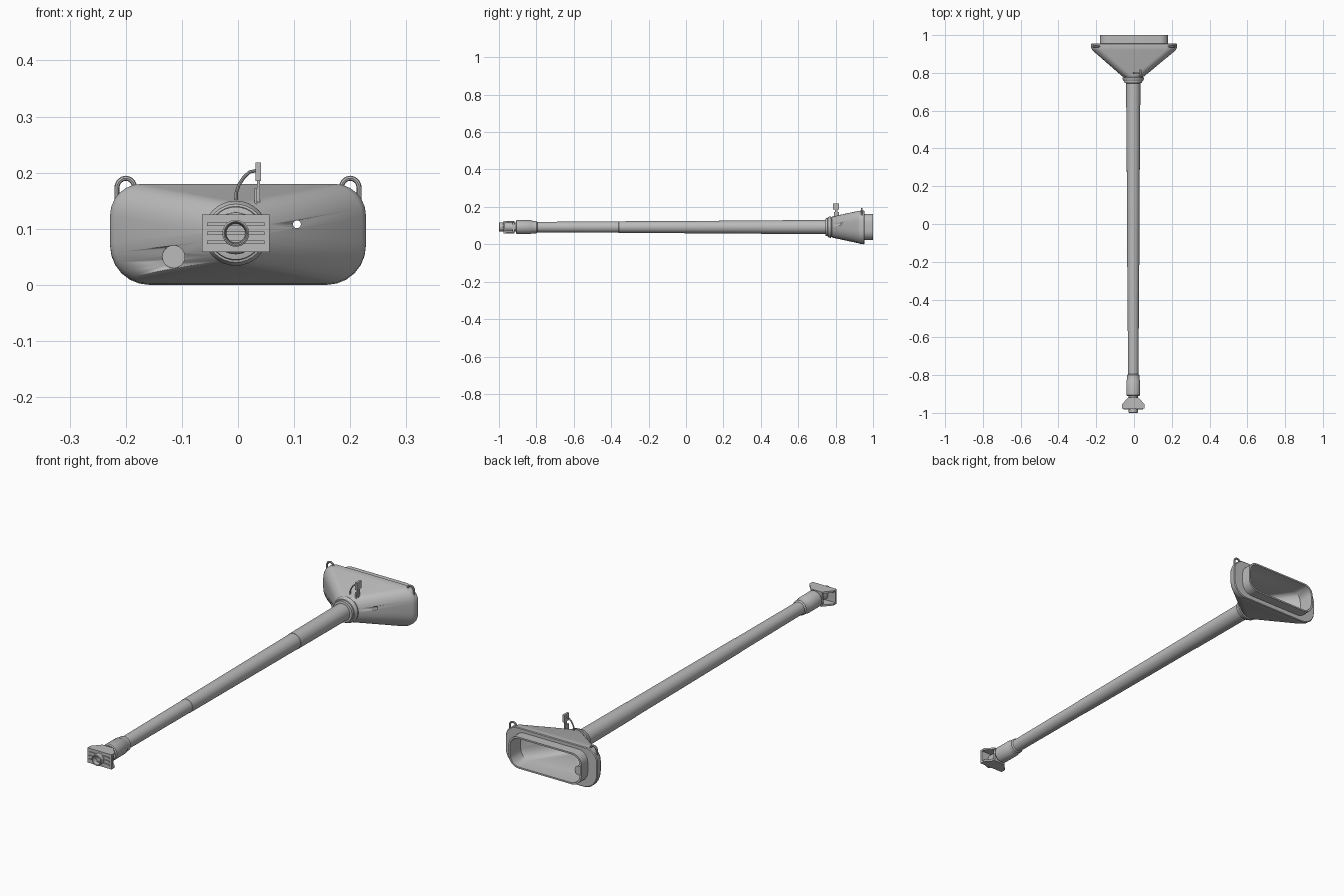
import bpy, bmesh, math
from mathutils import Vector

if "Cube" in bpy.data.objects:
    bpy.data.objects.remove(bpy.data.objects["Cube"])

GREY = bpy.data.materials.new("steel_grey")
GREY.diffuse_color = (0.5, 0.5, 0.5, 1)
GREY.use_nodes = True
GREY.node_tree.nodes["Principled BSDF"].inputs["Base Color"].default_value = GREY.diffuse_color
CX, CZ = -0.004, 0.092          # barrel axis


def finish(name, bm, smooth=True):
    bmesh.ops.remove_doubles(bm, verts=bm.verts, dist=1e-5)
    bmesh.ops.recalc_face_normals(bm, faces=bm.faces)
    me = bpy.data.meshes.new(name)
    bm.to_mesh(me)
    bm.free()
    ob = bpy.data.objects.new(name, me)
    bpy.context.collection.objects.link(ob)
    me.materials.append(GREY)
    if smooth:
        bpy.ops.object.select_all(action='DESELECT')
        ob.select_set(True)
        bpy.context.view_layer.objects.active = ob
        bpy.ops.object.shade_smooth_by_angle(angle=math.radians(35))
    return ob


def loft(name, rings, closed=False, smooth=True):
    """Skin a list of point rings; cap the ends, or join last to first."""
    bm = bmesh.new()
    rows = [[bm.verts.new(p) for p in r] for r in rings]
    n = len(rows[0])
    pairs = list(zip(rows, rows[1:])) + ([(rows[-1], rows[0])] if closed else [])
    for a, b in pairs:
        for i in range(n):
            j = (i + 1) % n
            bm.faces.new((a[i], a[j], b[j], b[i]))
    if not closed:
        bm.faces.new(rows[0])
        bm.faces.new(rows[-1])
    return finish(name, bm, smooth)


def lathe(name, profile, x=CX, z=CZ, n=32):
    """Revolve (y, radius) pairs about an axis along y."""
    return loft(name, [[(x + r * math.cos(math.tau * i / n), y,
                         z + r * math.sin(math.tau * i / n)) for i in range(n)]
                       for y, r in profile])


def box(name, x0, x1, y0, y1, z0, z1):
    return loft(name, [[(x0, y, z0), (x1, y, z0), (x1, y, z1), (x0, y, z1)]
                       for y in (y0, y1)], smooth=False)


def section(y, hw, z0, z1, rt, rb, cx=0.0, k=7):
    """Rounded rectangle in the xz plane."""
    pts = []
    for q, (sx, cz, r) in enumerate(((1, z1 - rt, rt), (-1, z1 - rt, rt),
                                     (-1, z0 + rb, rb), (1, z0 + rb, rb))):
        for i in range(k):
            a = math.pi / 2 * (q + i / (k - 1))
            pts.append((cx + sx * (hw - r) + r * math.cos(a), y, cz + r * math.sin(a)))
    return pts


def tube(name, pts, r, n=8):
    """Round rod along a path."""
    rings = []
    pts = [Vector(p) for p in pts]
    for i, p in enumerate(pts):
        t = (pts[min(i + 1, len(pts) - 1)] - pts[max(i - 1, 0)]).normalized()
        u = t.cross(Vector((0, 1, 0))).normalized()
        v = t.cross(u)
        rings.append([p + r * (math.cos(math.tau * j / n) * u + math.sin(math.tau * j / n) * v)
                      for j in range(n)])
    return loft(name, rings)


# Barrel, muzzle sleeve and neck
lathe("barrel", [(-0.81, 0.028), (-0.36, 0.030), (-0.359, 0.031), (0.0, 0.033),
                 (0.4, 0.035), (0.401, 0.036), (0.82, 0.038)])
lathe("muzzle_sleeve", [(-0.91, 0.033), (-0.905, 0.037), (-0.83, 0.037),
                        (-0.825, 0.034), (-0.80, 0.033), (-0.795, 0.028)])
lathe("muzzle_neck", [(-0.97, 0.024), (-0.90, 0.024)])
lathe("muzzle_tip", [(-0.93, 0.017), (-0.985, 0.017), (-0.998, 0.019),
                     (-1.0, 0.021), (-0.998, 0.024), (-0.96, 0.024)])

# Muzzle brake: flared top and bottom plates, slotted front plate, rear wall
for name, z0, z1 in (("brake_top", 0.117, 0.125), ("brake_bottom", 0.059, 0.067)):
    loft(name, [[(CX - 0.06, -0.975, z), (CX + 0.06, -0.975, z), (CX + 0.06, -0.955, z),
                 (CX + 0.027, -0.918, z), (CX - 0.027, -0.918, z), (CX - 0.06, -0.955, z)]
                for z in (z0, z1)], smooth=False)
box("brake_front_plate", CX - 0.06, CX + 0.06, -0.977, -0.968, 0.059, 0.125)
box("brake_rear_wall", CX - 0.028, CX + 0.028, -0.928, -0.918, 0.059, 0.125)
for z in (-0.016, 0, 0.016):
    box("brake_rib", CX - 0.051, CX + 0.051, -0.981, -0.975, CZ + z - 0.003, CZ + z + 0.003)

# Collar rings where the barrel enters the shield
lathe("collar_rings", [(0.745, 0.038), (0.747, 0.047), (0.757, 0.048), (0.758, 0.052),
                       (0.765, 0.056), (0.775, 0.058), (0.777, 0.052), (0.80, 0.054)])

# Hollow gun shield with a rear sleeve, open at the back
shield = loft("gun_shield", [
    section(0.78, 0.056, 0.036, 0.148, 0.055, 0.055, CX),
    section(0.92, 0.221, 0.006, 0.178, 0.056, 0.070),
    section(0.934, 0.228, 0.002, 0.180, 0.056, 0.070),
    section(0.952, 0.228, 0.000, 0.180, 0.056, 0.070),
    section(0.955, 0.225, 0.003, 0.177, 0.054, 0.068),
    section(0.955, 0.181, 0.022, 0.163, 0.045, 0.050),
    section(1.0, 0.181, 0.022, 0.163, 0.045, 0.050),
    section(1.0, 0.173, 0.029, 0.156, 0.040, 0.045),
    section(0.925, 0.173, 0.029, 0.156, 0.040, 0.045),
    section(0.81, 0.047, 0.046, 0.138, 0.045, 0.045, CX)], closed=True)

# Gun port and sight hole through the shield
for name, x, z, r in (("gun_port_cutter", -0.115, 0.05, 0.02),
                      ("sight_cutter", 0.105, 0.108, 0.007)):
    cutter = lathe(name, [(0.76, r), (0.93, r)], x, z, 24)
    cutter.hide_render = True
    cutter.hide_set(True)
    mod = shield.modifiers.new(name, 'BOOLEAN')
    mod.operation = 'DIFFERENCE'
    mod.solver = 'EXACT'
    mod.object = cutter
lathe("gun_port_plug", [(0.852, 0.0201), (0.925, 0.0201)], -0.115, 0.05, 24)

# Lifting loops on the upper corners
for s in (-1, 1):
    arc = [(s * 0.2 + 0.016 * math.cos(math.pi * i / 10), 0.94,
            0.172 + 0.018 * math.sin(math.pi * i / 10)) for i in range(11)]
    tube("lifting_loop", [(arc[0][0], 0.94, 0.145)] + arc + [(arc[-1][0], 0.94, 0.145)], 0.0045)

# Travel clamp: upright plates, bent rod and cross pin
box("clamp_head", 0.031, 0.041, 0.785, 0.817, 0.185, 0.218)
box("clamp_upright", 0.034, 0.039, 0.797, 0.811, 0.135, 0.19)
box("clamp_foot", 0.029, 0.034, 0.79, 0.818, 0.135, 0.172)
tube("clamp_rod", [(-0.003, 0.80, 0.14), (-0.003, 0.80, 0.165), (0.002, 0.80, 0.179),
                   (0.01, 0.80, 0.191), (0.02, 0.80, 0.201), (0.034, 0.80, 0.204)], 0.003)
